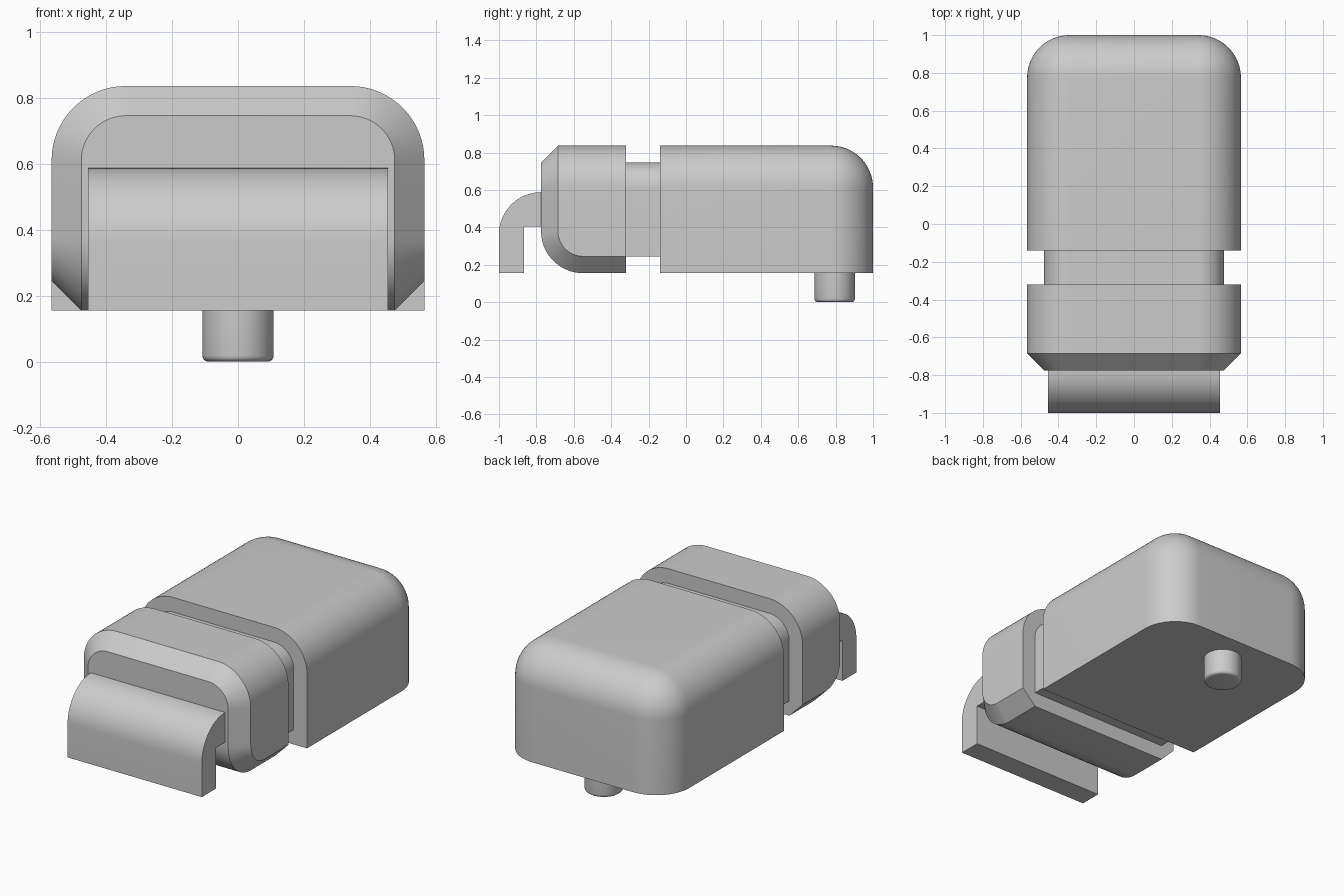
import bpy, bmesh, math
from mathutils import Matrix, Vector

cube = bpy.data.objects.get("Cube")
if cube:
    bpy.data.objects.remove(cube, do_unlink=True)

GREY = (0.6, 0.6, 0.6, 1.0)
mat = bpy.data.materials.new("light grey")
mat.use_nodes = True
mat.diffuse_color = GREY
mat.node_tree.nodes["Principled BSDF"].inputs["Base Color"].default_value = GREY

BASE, TOP, HALF = 0.155, 0.837, 0.566   # casing underside, top and half width
ROUND, CHAMFER = 0.225, 0.09
FACE, SPLIT, SHOULDER = -0.775, -0.32, -0.14   # y of front face, neck ends


def finish(name, bm):
    """Turn a bmesh into a named, smooth-shaded object."""
    bmesh.ops.recalc_face_normals(bm, faces=bm.faces)
    mesh = bpy.data.meshes.new(name)
    bm.to_mesh(mesh)
    bm.free()
    mesh.materials.append(mat)
    obj = bpy.data.objects.new(name, mesh)
    bpy.context.collection.objects.link(obj)
    bpy.ops.object.select_all(action='DESELECT')
    obj.select_set(True)
    bpy.context.view_layer.objects.active = obj
    bpy.ops.object.shade_smooth_by_angle(angle=math.radians(30))
    return obj


def box(half, y0, y1, z0, z1):
    bm = bmesh.new()
    bmesh.ops.create_cube(bm, size=1)
    for v in bm.verts:
        v.co = Vector((v.co.x * 2 * half,
                       y0 if v.co.y < 0 else y1,
                       z0 if v.co.z < 0 else z1))
    return bm


def bevel(bm, rule, offset, segments):
    """Bevel every edge whose midpoint m and direction d satisfy the rule."""
    edges = []
    for e in bm.edges:
        a, b = (v.co for v in e.verts)
        if rule(e, (a + b) / 2, (b - a).normalized()):
            edges.append(e)
    bmesh.ops.bevel(bm, geom=edges, offset=offset, segments=segments,
                    profile=0.5, affect='EDGES', clamp_overlap=False)


def top_sides(m, d):
    return abs(d.y) > 0.9 and m.z > 0.6


# Rear casing: rounded over the top, the back and the back corners
bm = box(HALF, SHOULDER, 1, BASE, TOP)
bevel(bm, lambda e, m, d: top_sides(m, d)
      or (m.y > 0.9 and (abs(d.z) > 0.9 or m.z > 0.6)), ROUND, 16)
finish("rear_casing", bm)

# Neck joining the two casings
bm = box(HALF - CHAMFER, SPLIT - 0.01, SHOULDER + 0.01, BASE + CHAMFER, TOP - CHAMFER)
bevel(bm, lambda e, m, d: top_sides(m, d), ROUND - CHAMFER, 16)
finish("neck", bm)

# Front casing: rounded top sides and lower front, then a chamfered rim
bm = box(HALF, FACE, SPLIT, BASE, TOP)
bevel(bm, lambda e, m, d: top_sides(m, d)
      or (abs(d.x) > 0.9 and m.y < -0.7 and m.z < 0.3), ROUND, 16)
bevel(bm, lambda e, m, d: m.y < SPLIT - 0.001
      and e.calc_face_angle(0) > math.radians(45), CHAMFER, 1)
finish("front_casing", bm)

# Hooked front lip: side profile extruded across the width
LIP_HALF, LIP_TOP = 0.455, 0.588
profile = [(-0.865, BASE), (-1, BASE)]
for i in range(17):
    t = math.radians(90 * i / 16)
    profile.append((FACE - ROUND * math.cos(t), LIP_TOP - ROUND * (1 - math.sin(t))))
profile += [(FACE + 0.01, LIP_TOP), (FACE + 0.01, 0.405), (-0.865, 0.405)]
bm = bmesh.new()
side = bm.faces.new([bm.verts.new((-LIP_HALF, y, z)) for y, z in profile])
ext = bmesh.ops.extrude_face_region(bm, geom=[side])
bmesh.ops.translate(bm, vec=(2 * LIP_HALF, 0, 0),
                    verts=[g for g in ext["geom"] if isinstance(g, bmesh.types.BMVert)])
finish("front_lip", bm)

# Peg under the rear, with a softened lower rim
PEG_TOP = BASE + 0.01
bm = bmesh.new()
bmesh.ops.create_cone(bm, cap_ends=True, segments=48, radius1=0.108, radius2=0.108,
                      depth=PEG_TOP, matrix=Matrix.Translation((0, 0.795, PEG_TOP / 2)))
bevel(bm, lambda e, m, d: m.z < 0.001, 0.018, 4)
finish("peg", bm)
